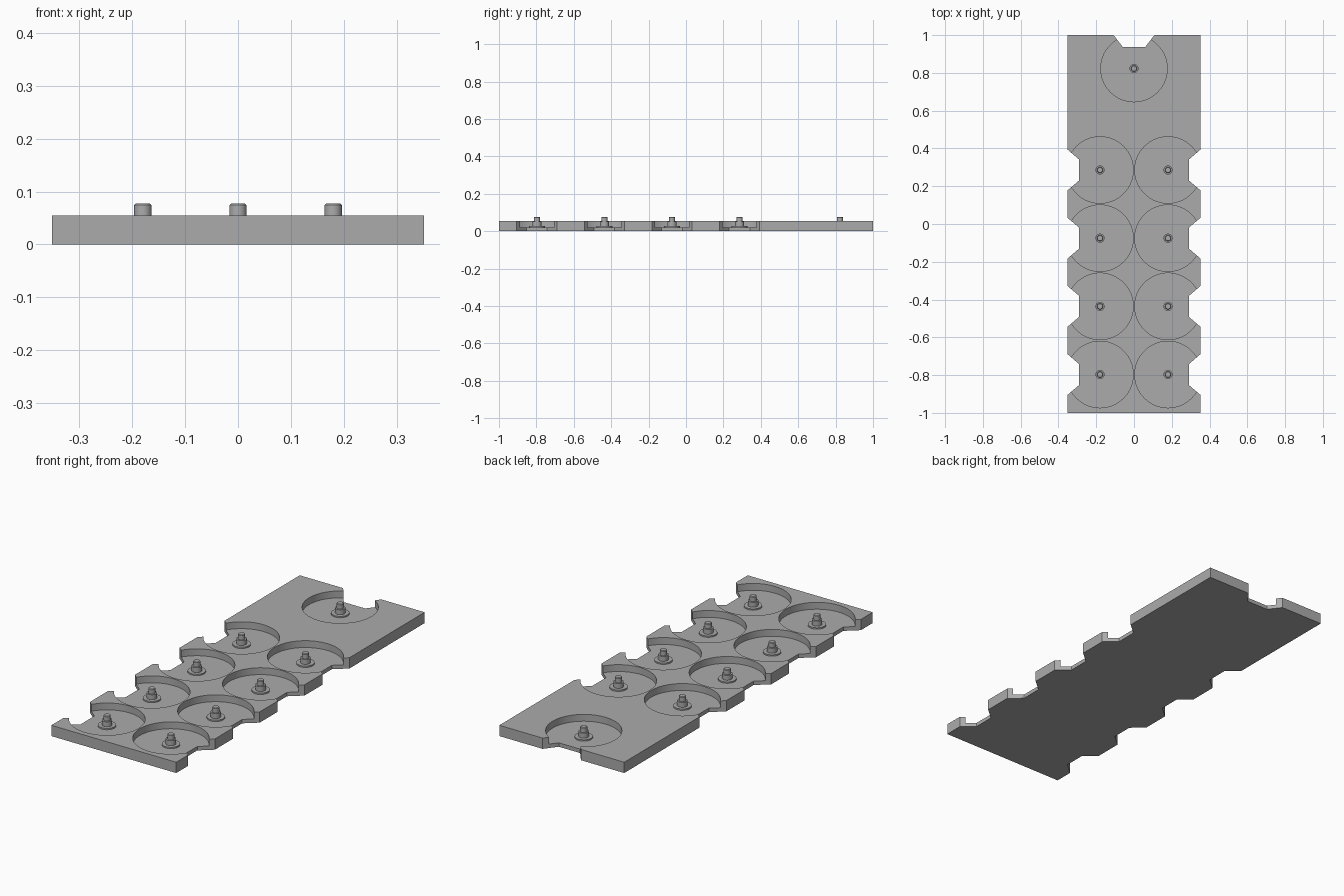
import bpy
import bmesh
import math

old = bpy.data.objects.get("Cube")
if old:
    bpy.data.objects.remove(old, do_unlink=True)

HALF_X, HALF_Y, THICK = 0.352, 1.0, 0.055
FLOOR, POCKET_R = 0.02, 0.176
COL_X, BACK_Y = 0.18, 0.823
ROWS = [-0.797 + 0.361 * i for i in range(4)]
CENTRES = [(s * COL_X, y) for y in ROWS for s in (-1, 1)] + [(0, BACK_Y)]
MOUTH, THROAT, DEPTH = 0.108, 0.055, 0.062   # notch half widths and depth

grey = bpy.data.materials.new("mid grey")
grey.use_nodes = True
colour = (0.41, 0.41, 0.41, 1)
grey.diffuse_color = colour
grey.node_tree.nodes["Principled BSDF"].inputs["Base Color"].default_value = colour


def make_object(name, bm):
    bmesh.ops.recalc_face_normals(bm, faces=bm.faces)
    mesh = bpy.data.meshes.new(name)
    bm.to_mesh(mesh)
    bm.free()
    mesh.materials.append(grey)
    obj = bpy.data.objects.new(name, mesh)
    bpy.context.collection.objects.link(obj)
    return obj


def select_only(obj):
    bpy.ops.object.select_all(action='DESELECT')
    obj.select_set(True)
    bpy.context.view_layer.objects.active = obj


def turned(bm, profile, x, y, sides):
    """Closed solid of revolution from (radius, height) pairs."""
    rings = [[bm.verts.new((x + r * math.cos(math.tau * i / sides),
                            y + r * math.sin(math.tau * i / sides), z))
              for i in range(sides)] for r, z in profile]
    for low, high in zip(rings, rings[1:]):
        for i in range(sides):
            j = (i + 1) % sides
            bm.faces.new((low[i], low[j], high[j], high[i]))
    bm.faces.new(rings[0][::-1])
    bm.faces.new(rings[-1])


# Tray outline: right half with side notches, then mirrored
right = [(HALF_X, -HALF_Y)]
for y in ROWS:
    right += [(HALF_X, y - MOUTH), (HALF_X - DEPTH, y - THROAT),
              (HALF_X - DEPTH, y + THROAT), (HALF_X, y + MOUTH)]
right += [(HALF_X, HALF_Y), (MOUTH, HALF_Y), (THROAT + 0.005, HALF_Y - DEPTH)]
outline = right + [(-x, y) for x, y in reversed(right)]

bm = bmesh.new()
base = bm.faces.new([bm.verts.new((x, y, 0)) for x, y in outline])
up = bmesh.ops.extrude_face_region(bm, geom=[base], use_keep_orig=True)
bmesh.ops.translate(bm, vec=(0, 0, THICK),
                    verts=[v for v in up["geom"] if isinstance(v, bmesh.types.BMVert)])
tray = make_object("tray", bm)

# Round pockets cut into the tray
bm = bmesh.new()
for x, y in CENTRES:
    turned(bm, [(POCKET_R, FLOOR), (POCKET_R, 0.1)], x, y, 96)
cutter = make_object("pocket_cutter", bm)
cutter.hide_render = True
cut = tray.modifiers.new("pockets", 'BOOLEAN')
cut.operation = 'DIFFERENCE'
cut.solver = 'EXACT'
cut.object = cutter
select_only(tray)
bpy.ops.object.modifier_apply(modifier=cut.name)
bpy.data.objects.remove(cutter, do_unlink=True)
bpy.ops.object.shade_smooth_by_angle(angle=math.radians(30))

# Stepped locating post in every pocket
POST = [(0.042, FLOOR - 0.005), (0.042, 0.027), (0.024, 0.027), (0.024, 0.052),
        (0.0165, 0.052), (0.0165, 0.074), (0.0135, 0.077)]
for n, (x, y) in enumerate(CENTRES, 1):
    bm = bmesh.new()
    turned(bm, POST, x, y, 32)
    select_only(make_object(f"post_{n}", bm))
    bpy.ops.object.shade_smooth_by_angle(angle=math.radians(30))
